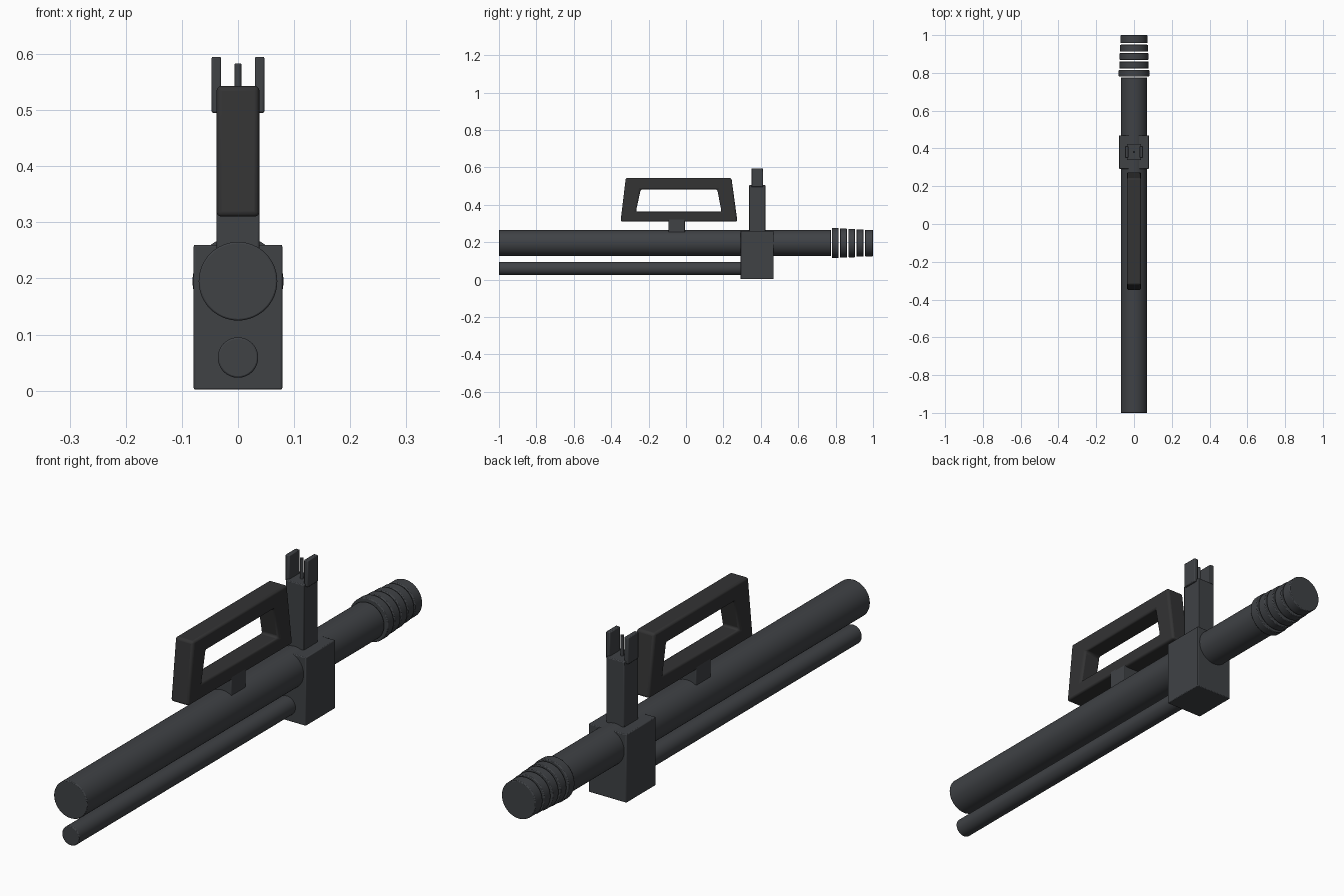
import bpy, bmesh, math

if "Cube" in bpy.data.objects:
    bpy.data.objects.remove(bpy.data.objects["Cube"])


def material(name, rgb):
    m = bpy.data.materials.new(name)
    m.diffuse_color = (*rgb, 1)
    m.use_nodes = True
    m.node_tree.nodes["Principled BSDF"].inputs["Base Color"].default_value = m.diffuse_color
    return m


METAL = material("dark_metal", (0.05, 0.054, 0.06))
GRIP = material("black_grip", (0.033, 0.033, 0.034))


def finish(ob, name, mat, bevel, segments=2):
    ob.name = name
    ob.data.materials.append(mat)
    mod = ob.modifiers.new("edge_bevel", 'BEVEL')
    mod.width, mod.segments = bevel, segments
    mod.limit_method, mod.angle_limit = 'ANGLE', math.radians(30)
    bpy.ops.object.select_all(action='DESELECT')
    ob.select_set(True)
    bpy.context.view_layer.objects.active = ob
    bpy.ops.object.shade_smooth_by_angle(angle=math.radians(35))
    return ob


def box(name, x, y, z, bevel=0.003):
    # box from (min, max) ranges
    bpy.ops.mesh.primitive_cube_add(size=1)
    ob = bpy.context.object
    for v in ob.data.vertices:
        v.co = [r[0] + (c + 0.5) * (r[1] - r[0]) for c, r in zip(v.co, (x, y, z))]
    return finish(ob, name, METAL, bevel)


def rod(name, radius, y0, y1, z, bevel=0.003):
    # cylinder lying along y
    bpy.ops.mesh.primitive_cylinder_add(vertices=64, radius=radius, depth=y1 - y0,
                                        location=(0, (y0 + y1) / 2, z),
                                        rotation=(math.pi / 2, 0, 0))
    return finish(bpy.context.object, name, METAL, bevel)


# barrel and gas tube
rod("barrel", 0.07, -1, 0.775, 0.195)
rod("gas_tube", 0.036, -1, 0.32, 0.059)

# separate muzzle rings, shrinking towards the tip
rings = [(0.780, 0.816, 0.081), (0.824, 0.860, 0.078), (0.868, 0.904, 0.076),
         (0.912, 0.949, 0.073), (0.957, 1.000, 0.071)]
for i, (y0, y1, r) in enumerate(rings):
    rod(f"muzzle_ring_{i + 1}", r, y0, y1, 0.195)

# gas block with front sight
box("gas_block", (-0.079, 0.079), (0.292, 0.469), (0.002, 0.26))
box("sight_post", (-0.038, 0.038), (0.338, 0.424), (0.25, 0.506))
for side, s in (("left", -1), ("right", 1)):
    box(f"sight_ear_{side}", sorted((s * 0.030, s * 0.047)), (0.350, 0.412), (0.495, 0.595))
bpy.ops.mesh.primitive_cylinder_add(vertices=24, radius=0.0065, depth=0.09,
                                    location=(0, 0.381, 0.538))
finish(bpy.context.object, "sight_pin", METAL, 0.002)

# carry handle: trapezoid frame with a window
box("handle_mount", (-0.038, 0.038), (-0.094, -0.006), (0.24, 0.325))
outer = [(-0.35, 0.31), (0.275, 0.31), (0.243, 0.543), (-0.322, 0.543)]
inner = [(-0.268, 0.363), (0.190, 0.363), (0.167, 0.482), (-0.242, 0.482)]
bm = bmesh.new()
loops = [[bm.verts.new((x, y, z)) for y, z in pts]
         for x in (-0.038, 0.038) for pts in (outer, inner)]
for i in range(4):
    j = (i + 1) % 4
    for a, b in ((0, 1), (1, 3), (3, 2), (2, 0)):
        bm.faces.new((loops[a][i], loops[a][j], loops[b][j], loops[b][i]))
bmesh.ops.recalc_face_normals(bm, faces=bm.faces)
me = bpy.data.meshes.new("carry_handle")
bm.to_mesh(me)
bm.free()
handle = bpy.data.objects.new("carry_handle", me)
bpy.context.collection.objects.link(handle)
finish(handle, "carry_handle", GRIP, 0.009, 3)
